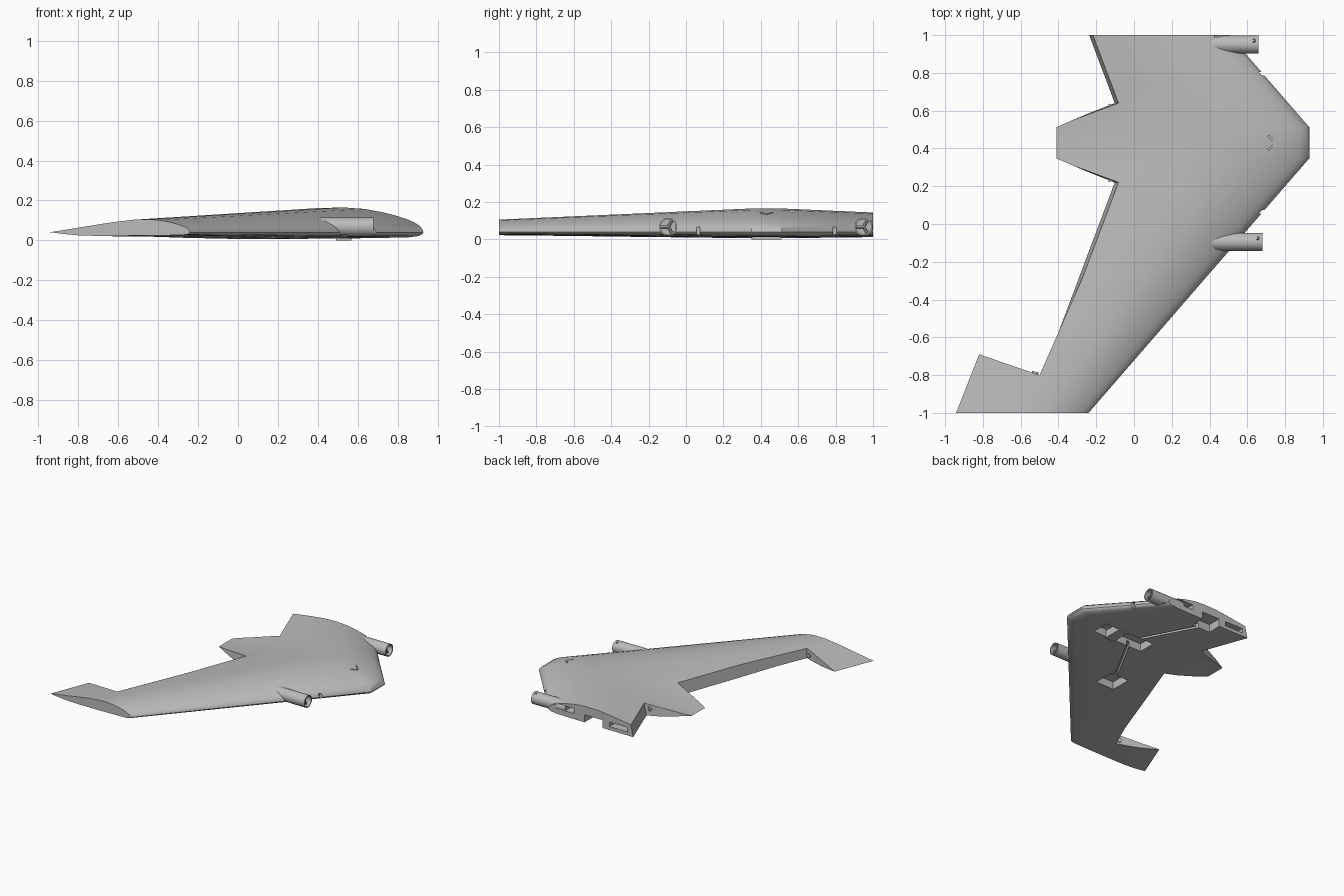
import bpy, bmesh, math
from mathutils import Vector, Matrix

if "Cube" in bpy.data.objects:
    bpy.data.objects.remove(bpy.data.objects["Cube"])

MID = 0.43  # mirror line of the airframe along y
grey = bpy.data.materials.new("matte_grey")
grey.use_nodes = True
grey.diffuse_color = (0.5, 0.5, 0.5, 1)
grey.node_tree.nodes["Principled BSDF"].inputs["Base Color"].default_value = (0.5, 0.5, 0.5, 1)


def finish(name, bm):
    bmesh.ops.recalc_face_normals(bm, faces=bm.faces)
    mesh = bpy.data.meshes.new(name)
    bm.to_mesh(mesh)
    bm.free()
    mesh.materials.append(grey)
    ob = bpy.data.objects.new(name, mesh)
    bpy.context.collection.objects.link(ob)
    return ob


def loft(name, rings):
    """Skin closed rings of equal length and cap both ends."""
    bm = bmesh.new()
    rows = [[bm.verts.new(p) for p in ring] for ring in rings]
    n = len(rows[0])
    for a, b in zip(rows, rows[1:]):
        for i in range(n):
            j = (i + 1) % n
            bm.faces.new((a[i], a[j], b[j], b[i]))
    bm.faces.new(rows[0])
    bm.faces.new(rows[-1][::-1])
    return finish(name, bm)


def box(name, lo, hi):
    xs, ys = (lo[0], hi[0]), (lo[1], hi[1])
    corners = [(xs[0], ys[0]), (xs[1], ys[0]), (xs[1], ys[1]), (xs[0], ys[1])]
    return loft(name, [[(x, y, z) for x, y in corners] for z in (lo[2], hi[2])])


def beam(name, p, q, width, z0, z1):
    p, q = Vector(p), Vector(q)
    d = (q - p).normalized() * width / 2
    s = Vector((-d.y, d.x))
    return loft(name, [[(*c, z) for c in (p + s, q + s, q - s, p - s)] for z in (z0, z1)])


def rod(name, p, q, radius, sides=32):
    p, q = Vector(p), Vector(q)
    bm = bmesh.new()
    turn = (q - p).to_track_quat('Z', 'Y').to_matrix().to_4x4()
    bmesh.ops.create_cone(bm, cap_ends=True, segments=sides, radius1=radius, radius2=radius,
                          depth=(q - p).length, matrix=Matrix.Translation((p + q) / 2) @ turn)
    return finish(name, bm)


def cut(ob, tool):
    tool.hide_render = True
    mod = ob.modifiers.new("cut", 'BOOLEAN')
    mod.operation, mod.solver, mod.object = 'DIFFERENCE', 'EXACT', tool
    bpy.context.view_layer.objects.active = ob
    bpy.ops.object.modifier_apply(modifier=mod.name)
    bpy.data.objects.remove(tool)


def smooth(ob):
    bpy.ops.object.select_all(action='DESELECT')
    ob.select_set(True)
    bpy.context.view_layer.objects.active = ob
    bpy.ops.object.shade_smooth_by_angle(angle=math.radians(30))


def flip(y, side):
    return y if side < 0 else 2 * MID - y


# Wing: one aerofoil scaled by local chord and swept along y
UPPER = [(0, 0), (.004, .13), (.015, .27), (.035, .4), (.06, .52), (.1, .66), (.15, .8), (.22, .94),
         (.3, 1), (.4, .97), (.5, .85), (.62, .67), (.74, .46), (.87, .23), (1, .01)]
LOWER = [(.9, .45), (.8, .82), (.66, 1), (.45, .95), (.2, .85), (.06, .74), (.02, .55), (.005, .25)]


def section(y):
    away = max(abs(y - MID) - 0.08, 0)
    nose, tail = 0.93 - 0.867 * away, -0.41 - 0.394 * away
    chord = nose - tail
    top = [(nose - t * chord, y, 0.04 + 0.0933 * chord * h) for t, h in UPPER]
    return top + [(nose - t * chord, y, 0.04 - 0.0254 * chord * h) for t, h in LOWER]


wing = loft("wing", [section(y) for y in (-1, -0.55, -0.1, 0.35, 0.51, 0.75, 1)])

# Control surface bays, with a leaning hinge wall
for side in (-1, 1):
    plan = [(-1.14, -0.58, 0), (-0.50, -0.80, 0), (-0.10, 0.22, 1), (-0.72, 0.48, 0)]
    rings = [[(x + lean * k, flip(y, side), z) for x, y, k in plan]
             for z, lean in ((-0.05, -0.015), (0.25, 0.05))]
    cut(wing, loft("bay_cutter", rings))

# Servo pockets, cable channels and nose slots on the underside
for side in (-1, 1):
    ya, yb = sorted((flip(-0.2, side), flip(-0.03, side)))
    cut(wing, box("servo_cutter", (0.03, ya, -0.1), (0.19, yb, 0.075)))
    cut(wing, beam("channel_cutter", (0.39, flip(0.41, side)), (0.13, flip(-0.06, side)),
                   0.022, -0.1, 0.05))
    ys = flip(0.065, side)
    cut(wing, box("slot_cutter", (0.66, ys - 0.009, -0.1), (0.8, ys + 0.009, 0.065)))

# Centre compartment below, root joint sockets, arrow groove on top
cut(wing, box("compartment_cutter", (0.24, 0.36, -0.1), (0.68, 0.50, 0.07)))
for xa, xb, za, zb in ((0.28, 0.44, 0.06, 0.10), (-0.19, -0.03, 0.04, 0.075)):
    cut(wing, box("socket_cutter", (xa, 0.93, za), (xb, 1.1, zb)))
for side in (-1, 1):
    cut(wing, beam("arrow_cutter", (0.71, MID + side * 0.037), (0.752, MID), 0.008, 0.13, 0.3))
smooth(wing)

# Small block hanging out of the compartment
box("belly_block", (0.49, 0.35, 0.0), (0.57, 0.51, 0.06))

# Motor tubes with open ends, spokes and screw holes
for label, y, end in (("right", -0.095, 0.68), ("left", 0.95, 0.66)):
    z = 0.067
    tube = rod(label + "_motor_tube", (0.36, y, z), (end, y, z), 0.048)
    cut(tube, rod("bore_cutter", (end - 0.06, y, z), (end + 0.1, y, z), 0.040))
    cut(tube, rod("screw_cutter", (end - 0.025, y + 0.02, z), (end - 0.025, y + 0.02, 0.2), 0.009, 16))
    cut(tube, box("underside_trim", (0.2, y - 0.1, -0.1), (0.55, y + 0.1, 0.03)))
    smooth(tube)
    for i in range(3):
        a = math.radians(60 + 120 * i)
        rod(f"{label}_motor_spoke_{i}", (end - 0.03, y, z),
            (end - 0.03, y + 0.043 * math.cos(a), z + 0.043 * math.sin(a)), 0.008, 8)

# Hinge bosses on the side walls of the bays
for i, (x, y, z, dy) in enumerate(((-0.125, 0.235, 0.062, -0.02), (-0.125, 0.625, 0.062, 0.02),
                                   (-0.53, -0.79, 0.05, 0.02))):
    smooth(rod(f"hinge_boss_{i}", (x, y - dy, z), (x + 0.008, y + dy * 0.4, z), 0.017, 20))
